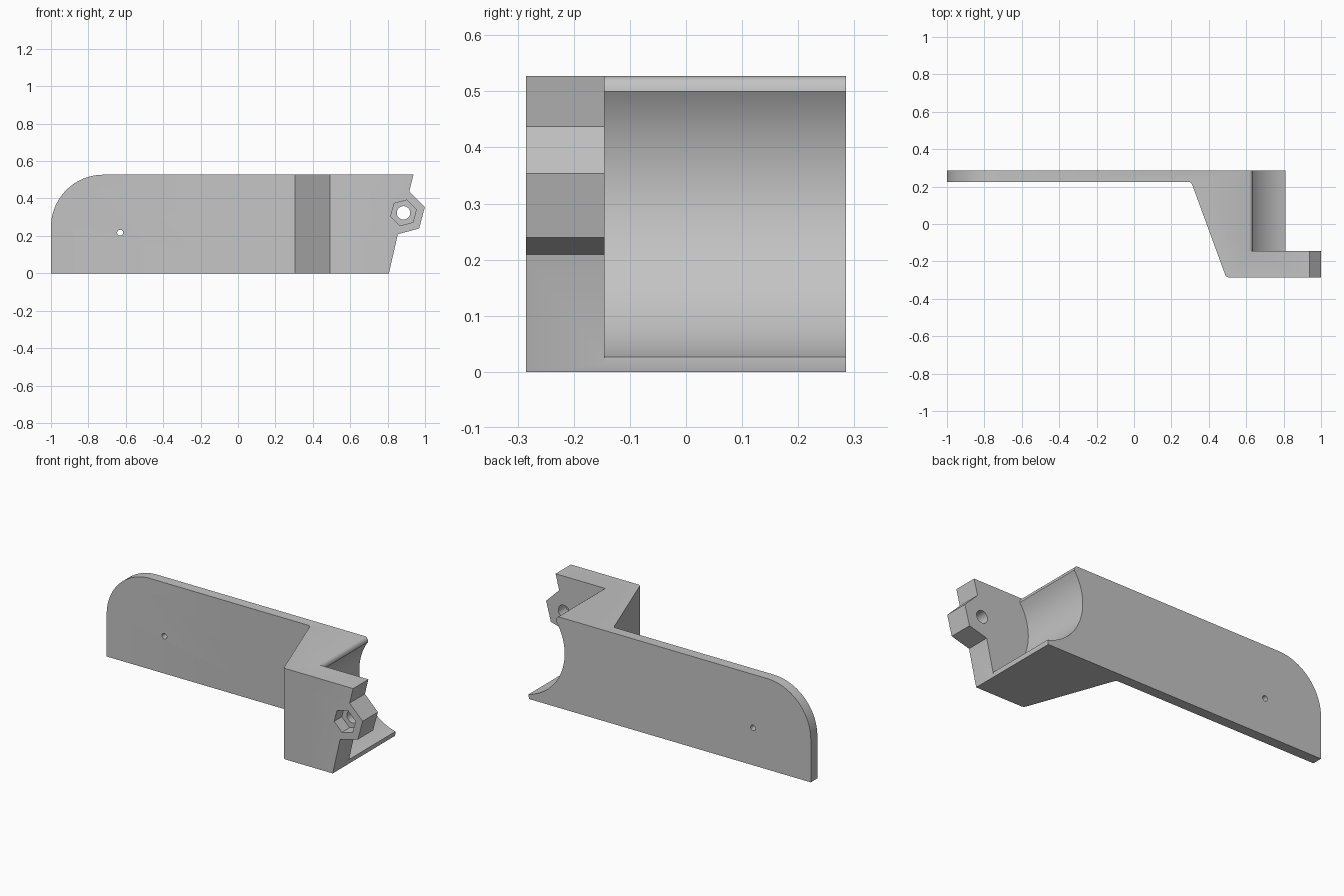
import bpy, bmesh
from math import cos, sin, radians
from mathutils import Vector

cube = bpy.data.objects.get("Cube")
if cube:
    bpy.data.objects.remove(cube, do_unlink=True)

HEIGHT, HALF_DEPTH = 0.527, 0.285
PIVOT = (0.885, 0.323)          # bolt centre, shared by the saddle and the nut


def arc(cx, cz, r, start, end, steps):
    """Points along an arc, angles in degrees."""
    angles = [radians(start + (end - start) * i / steps) for i in range(steps + 1)]
    return [(cx + r * cos(a), cz + r * sin(a)) for a in angles]


def ring(cx, cz, r, sides, turn=0):
    return arc(cx, cz, r, turn, turn + 360, sides)[:-1]


def prism(name, points, low, high, axis):
    """Extrude a 2D outline along y (points are x, z) or z (points are x, y)."""
    if axis == "Y":
        base = [(a, low, b) for a, b in points]
        move = Vector((0, high - low, 0))
    else:
        base = [(a, b, low) for a, b in points]
        move = Vector((0, 0, high - low))
    bm = bmesh.new()
    face = bm.faces.new([bm.verts.new(p) for p in base])
    out = bmesh.ops.extrude_face_region(bm, geom=[face])
    verts = [v for v in out["geom"] if isinstance(v, bmesh.types.BMVert)]
    bmesh.ops.translate(bm, vec=move, verts=verts)
    bmesh.ops.recalc_face_normals(bm, faces=bm.faces)
    mesh = bpy.data.meshes.new(name)
    bm.to_mesh(mesh)
    bm.free()
    obj = bpy.data.objects.new(name, mesh)
    bpy.context.collection.objects.link(obj)
    return obj


def combine(target, cutter, operation):
    """Apply a boolean and discard the cutter."""
    cutter.hide_render = True
    mod = target.modifiers.new(cutter.name, "BOOLEAN")
    mod.operation, mod.solver, mod.object = operation, "EXACT", cutter
    bpy.context.view_layer.objects.active = target
    bpy.ops.object.modifier_apply(modifier=mod.name)
    bpy.data.objects.remove(cutter, do_unlink=True)


# Plan shape: thin plate, slanted wall and thick end block
plan = [(-1.1, HALF_DEPTH), (-1.1, 0.225), (0.295, 0.225), (0.306, 0.22), (0.312, 0.208),
        (0.487, -0.27), (0.492, -0.28), (0.503, -HALF_DEPTH),
        (1.1, -HALF_DEPTH), (1.1, HALF_DEPTH)]
bracket = prism("bracket", plan, -0.1, 0.7, "Z")

# Front outline: rounded plate corner and hexagonal ear
px, pz = PIVOT
ear = arc(px, pz, 0.118, -105, 75, 3)
outline = [(-1, 0), (0.807, 0)] + ear + [(0.938, HEIGHT)]
outline += arc(-0.72, HEIGHT - 0.28, 0.28, 90, 180, 32)
combine(bracket, prism("outline", outline, -1, 1, "Y"), "INTERSECT")

# Concave saddle behind the front flange, with a rounded upper lip
saddle = [(1.2, -0.1), (0.81, -0.1)]
saddle += arc(px, pz, 0.306, 255.8, 144.7, 48)
saddle += [(0.634, 0.509), (0.631, 0.517), (0.625, 0.523), (0.617, HEIGHT),
           (0.617, 0.7), (1.2, 0.7)]
combine(bracket, prism("saddle", saddle, -0.145, 1, "Y"), "DIFFERENCE")

# Nut pocket, bolt hole and small plate hole
combine(bracket, prism("nut_pocket", ring(px, pz, 0.071, 6, 15), -1, -0.215, "Y"), "DIFFERENCE")
combine(bracket, prism("bolt_hole", ring(px, pz, 0.036, 32), -1, 1, "Y"), "DIFFERENCE")
combine(bracket, prism("plate_hole", ring(-0.63, 0.217, 0.016, 24), -1, 1, "Y"), "DIFFERENCE")

# Single grey material
grey = bpy.data.materials.new("light_grey")
grey.use_nodes = True
colour = (0.55, 0.55, 0.55, 1)
grey.diffuse_color = colour
grey.node_tree.nodes["Principled BSDF"].inputs["Base Color"].default_value = colour
bracket.data.materials.clear()
bracket.data.materials.append(grey)
for poly in bracket.data.polygons:
    poly.material_index = 0

bpy.ops.object.select_all(action="DESELECT")
bracket.select_set(True)
bpy.context.view_layer.objects.active = bracket
bpy.ops.object.shade_smooth_by_angle(angle=radians(30))
